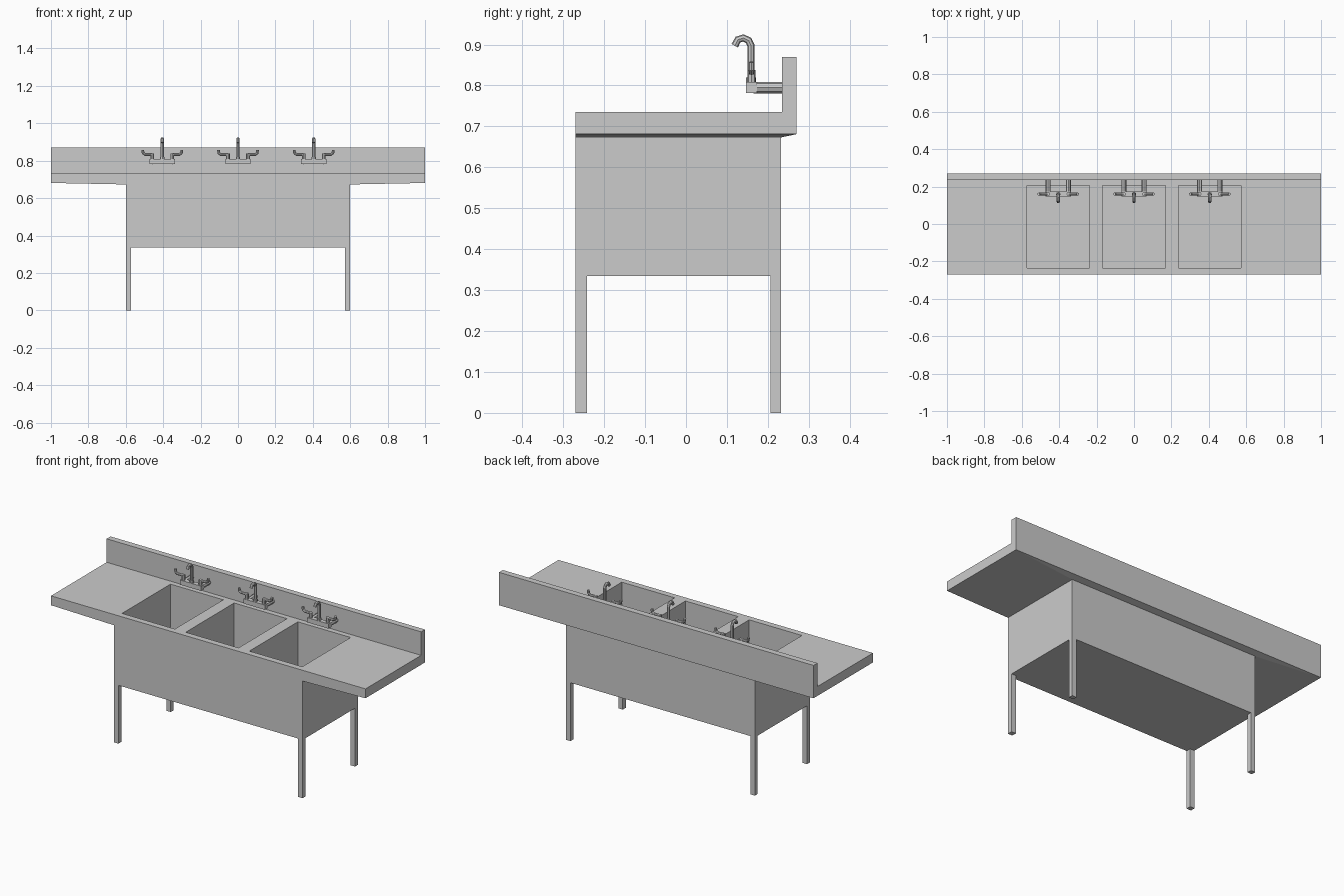
import bpy, bmesh

if "Cube" in bpy.data.objects:
    bpy.data.objects.remove(bpy.data.objects["Cube"])


def finish(name, bm):
    bmesh.ops.recalc_face_normals(bm, faces=bm.faces)
    mesh = bpy.data.meshes.new(name)
    bm.to_mesh(mesh)
    bm.free()
    obj = bpy.data.objects.new(name, mesh)
    bpy.context.collection.objects.link(obj)
    return obj


def add_rings(bm, rings):
    """Stack of rectangles (x0, x1, y0, y1, z) skinned and capped."""
    loops = [[bm.verts.new(p) for p in ((x0, y0, z), (x1, y0, z), (x1, y1, z), (x0, y1, z))]
             for x0, x1, y0, y1, z in rings]
    for a, b in zip(loops, loops[1:]):
        for i in range(4):
            j = (i + 1) % 4
            bm.faces.new((a[i], a[j], b[j], b[i]))
    bm.faces.new(loops[0])
    bm.faces.new(loops[-1])


def box(name, x0, x1, y0, y1, z0, z1):
    bm = bmesh.new()
    add_rings(bm, [(x0, x1, y0, y1, z0), (x0, x1, y0, y1, z1)])
    return finish(name, bm)


def pipe(name, points, radius):
    """Eight-sided flat-shaded pipe along a path."""
    curve = bpy.data.curves.new(name, 'CURVE')
    curve.dimensions = '3D'
    curve.bevel_depth = radius
    curve.bevel_resolution = 2
    curve.use_fill_caps = True
    spline = curve.splines.new('POLY')
    spline.points.add(len(points) - 1)
    for sp, p in zip(spline.points, points):
        sp.co = (*p, 1)
    spline.use_smooth = False
    obj = bpy.data.objects.new(name, curve)
    bpy.context.collection.objects.link(obj)
    return obj


CENTRES = (-0.405, 0.0, 0.405)

# Counter and sink body as one solid, underside sloping into the body
bm = bmesh.new()
add_rings(bm, [(-1, 1, -0.27, 0.27, 0.735),
               (-1, 1, -0.27, 0.27, 0.681),
               (-0.6, 0.6, -0.27, 0.232, 0.673),
               (-0.6, 0.6, -0.27, 0.232, 0.335)])
sink = finish("sink_counter", bm)

# Three basins cut out of the solid
bm = bmesh.new()
for cx in CENTRES:
    add_rings(bm, [(cx - 0.168, cx + 0.168, -0.235, 0.205, 0.36),
                   (cx - 0.168, cx + 0.168, -0.235, 0.205, 0.9)])
cutter = finish("basin_cutter", bm)
cutter.hide_render = True
mod = sink.modifiers.new("basins", 'BOOLEAN')
mod.operation = 'DIFFERENCE'
mod.solver = 'EXACT'
mod.object = cutter
bpy.context.view_layer.objects.active = sink
bpy.ops.object.modifier_apply(modifier=mod.name)
bpy.data.objects.remove(cutter)

# Backsplash
box("backsplash", -1, 1, 0.235, 0.27, 0.735, 0.87)

# Legs
for side, x in (("left", -0.6), ("right", 0.572)):
    box("front_leg_" + side, x, x + 0.028, -0.27, -0.242, 0, 0.335)
    box("back_leg_" + side, x, x + 0.028, 0.206, 0.232, 0, 0.335)

# Faucets
for n, cx in enumerate(CENTRES, 1):
    tag = "_%d" % n
    box("faucet_body" + tag, cx - 0.068, cx + 0.068, 0.147, 0.173, 0.781, 0.808)
    pipe("faucet_collar" + tag, [(cx, 0.159, 0.805), (cx, 0.159, 0.82)], 0.012)
    pipe("spout" + tag, [(cx, 0.159, 0.8), (cx, 0.159, 0.897), (cx, 0.153, 0.91),
                         (cx, 0.14, 0.916), (cx, 0.127, 0.912), (cx, 0.119, 0.897)], 0.009)
    for side, s in (("left", -1), ("right", 1)):
        hx = cx + s * 0.054
        # Supply pipe to the wall
        pipe("supply_pipe_" + side + tag, [(hx, 0.165, 0.7945), (hx, 0.236, 0.7945)], 0.0138)
        # Valve stem and curled lever
        pipe("valve_stem_" + side + tag, [(hx, 0.16, 0.8), (hx, 0.16, 0.838)], 0.01)
        pipe("lever_" + side + tag, [(hx, 0.16, 0.833), (cx + s * 0.092, 0.16, 0.833),
                                     (cx + s * 0.102, 0.16, 0.84),
                                     (cx + s * 0.105, 0.16, 0.857)], 0.0075)
